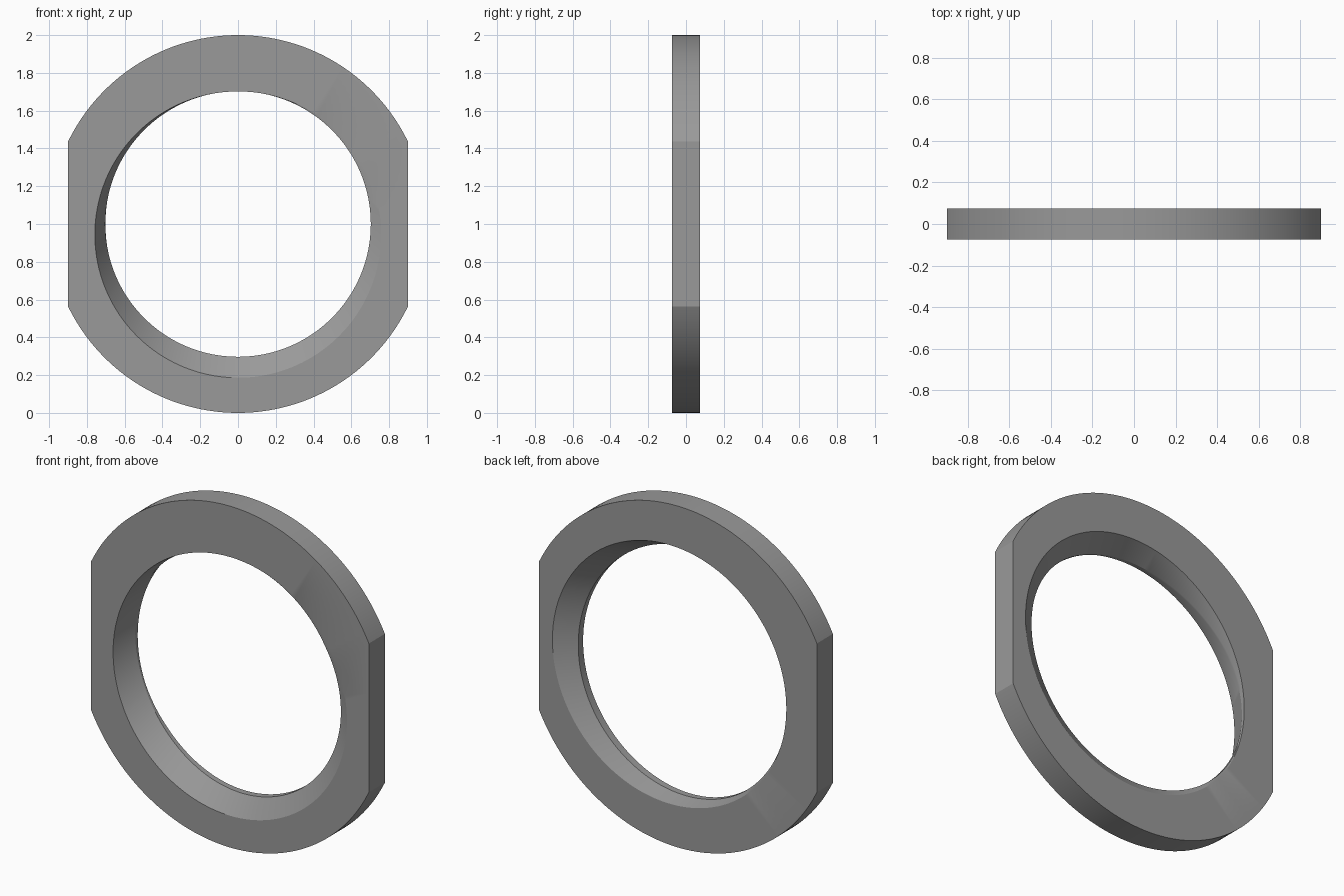
import bpy, bmesh, math

if "Cube" in bpy.data.objects:
    bpy.data.objects.remove(bpy.data.objects["Cube"])

HALF = 0.074          # half thickness
FLAT = 0.9            # x of the two side flats
BORE = 0.703          # radius of the through hole
MOUTH = 0.758         # radius of the off-centre openings
SHIFT = 0.056         # how far each opening is off centre
N = 160

grey = bpy.data.materials.new("grey")
grey.diffuse_color = (0.32, 0.32, 0.32, 1)
grey.use_nodes = True
grey.node_tree.nodes["Principled BSDF"].inputs["Base Color"].default_value = grey.diffuse_color

# Angles around the ring, including the corners of the flats
corner = math.acos(FLAT)
angles = [2 * math.pi * i / N for i in range(N)]
angles += [corner, math.pi - corner, math.pi + corner, 2 * math.pi - corner]
angles.sort()


def depth(a, mean, across, up, twice):
    """Depth of a bore edge behind the front face, varying around the ring."""
    d = mean + across * math.cos(a) + up * math.sin(a) + twice * math.cos(2 * a)
    return min(max(d, 0.003), 2 * HALF - 0.003)


def section(a):
    """Closed cross-section of the ring at one angle."""
    c, s = math.cos(a), math.sin(a)
    r = min(1.0, FLAT / max(abs(c), 1e-6))
    y_front = -HALF + depth(a, 0.057, -0.0525, -0.0355, 0.0175)
    y_back = -HALF + depth(a, 0.085, -0.0375, -0.046, 0.019)
    return [
        (r * c, -HALF, r * s),
        (MOUTH * c, -HALF, MOUTH * s - SHIFT),   # front opening, lowered
        (BORE * c, y_front, BORE * s),
        (BORE * c, y_back, BORE * s),
        (MOUTH * c + SHIFT, HALF, MOUTH * s),    # back opening, moved sideways
        (r * c, HALF, r * s),
    ]


# Ring body swept from the sections
bm = bmesh.new()
rings = [[bm.verts.new((x, y, z + 1)) for x, y, z in section(a)] for a in angles]
for i, ring in enumerate(rings):
    nxt = rings[(i + 1) % len(rings)]
    for k in range(6):
        m = (k + 1) % 6
        bm.faces.new((ring[k], ring[m], nxt[m], nxt[k]))
bmesh.ops.recalc_face_normals(bm, faces=bm.faces)
mesh = bpy.data.meshes.new("flanged_ring")
bm.to_mesh(mesh)
bm.free()
mesh.materials.append(grey)
obj = bpy.data.objects.new("flanged_ring", mesh)
bpy.context.collection.objects.link(obj)
bpy.context.view_layer.objects.active = obj
obj.select_set(True)
bpy.ops.object.shade_smooth_by_angle(angle=math.radians(20))
